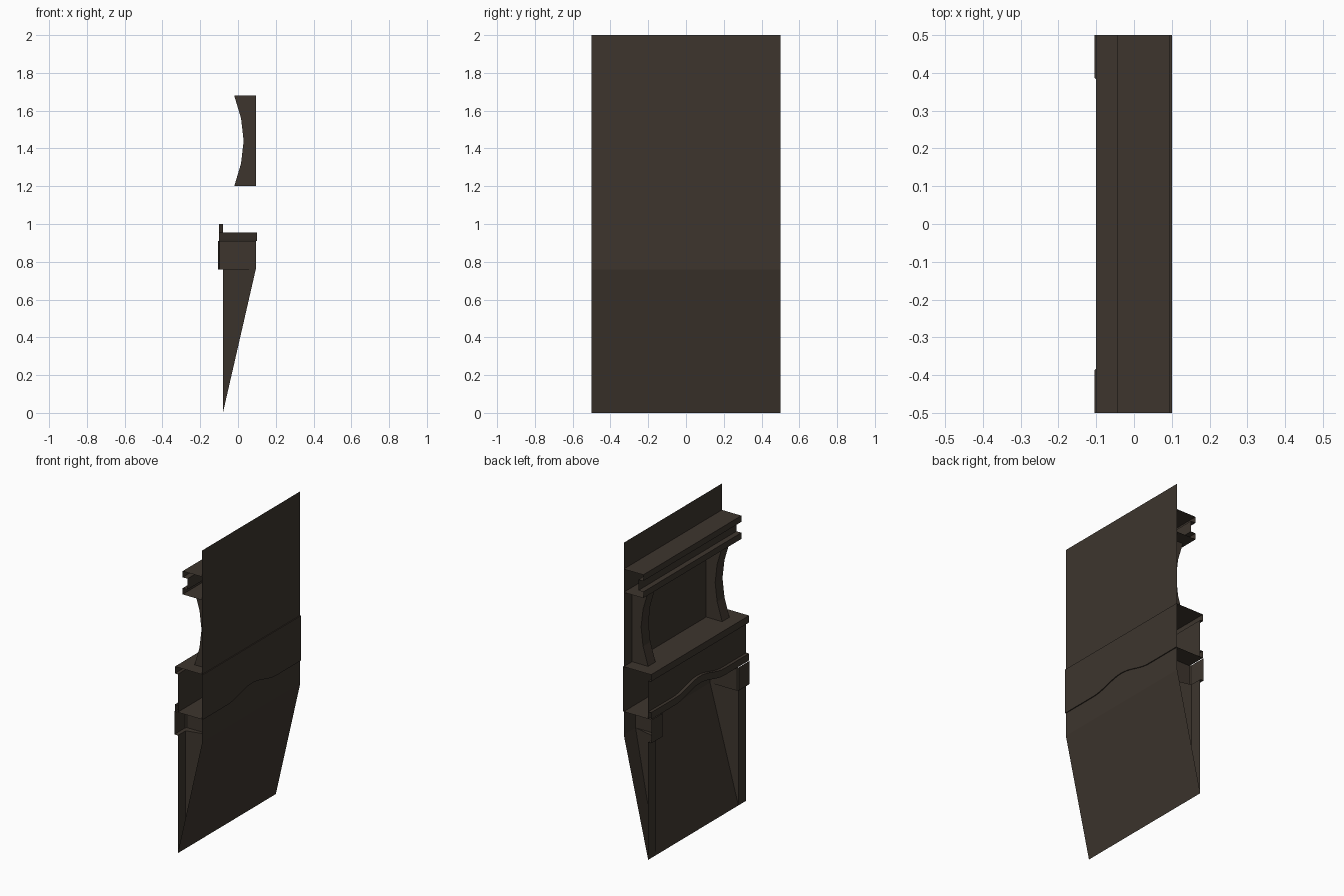
import bpy, math

if "Cube" in bpy.data.objects:
    bpy.data.objects.remove(bpy.data.objects["Cube"])

mat = bpy.data.materials.new("dark brown wood")
mat.diffuse_color = (0.047, 0.036, 0.027, 1)
mat.use_nodes = True
mat.node_tree.nodes["Principled BSDF"].inputs["Base Color"].default_value = mat.diffuse_color


def make(name, verts, faces, smooth=False):
    me = bpy.data.meshes.new(name)
    me.from_pydata(verts, [], faces)
    me.materials.append(mat)
    ob = bpy.data.objects.new(name, me)
    bpy.context.collection.objects.link(ob)
    if smooth:
        bpy.context.view_layer.objects.active = ob
        ob.select_set(True)
        bpy.ops.object.shade_smooth_by_angle(angle=math.radians(35))
        ob.select_set(False)
    return ob


def loft(name, rows, smooth=False, closed=False):
    """Skin a list of equal-length point rows; the ends stay open."""
    n = len(rows[0])
    verts = [p for r in rows for p in r]
    faces = []
    for i in range(len(rows) - 1):
        for j in range(n if closed else n - 1):
            k = (j + 1) % n
            faces.append((i * n + j, i * n + k, (i + 1) * n + k, (i + 1) * n + j))
    return make(name, verts, faces, smooth)


def run(name, prof, closed=False):
    """Straight extrusion of an x,z profile along the full width."""
    return loft(name, [[(x, y, z) for x, z in prof] for y in (-0.5, 0.5)], closed=closed)


W = 0.094   # back wall plane
F = -0.08   # front plane of the mantel

# Back wall: upright panel with a sloping lower part
run("back_wall", [(F, 0), (W, 0.76), (W, 2.0)])

# Upper cornice: two ledges with a recessed band
run("cornice", [(W, 1.68), (-0.045, 1.68), (-0.045, 1.72), (-0.01, 1.72),
                (-0.01, 1.79), (-0.045, 1.79), (-0.045, 1.83), (W, 1.83)])

# Mantel shelf
run("mantel_shelf", [(F, 1.155), (-0.1, 1.155), (-0.1, 1.2), (0.1, 1.2)])


# Arched frieze and its trim
def rise(y):
    return 0.045 * (0.5 + 0.5 * math.cos(math.pi * y / 0.25)) if abs(y) < 0.25 else 0.0


ys = [-0.5] + [-0.25 + 0.5 * i / 16 for i in range(17)] + [0.5]
loft("frieze", [[(0.1, y, 1.2), (0.1, y, 0.91 + rise(y)), (F, y, 0.91 + rise(y)), (F, y, 1.155)]
                for y in ys], smooth=True)
loft("arch_trim", [[(F, y, 0.91 + rise(y)), (-0.1, y, 0.91 + rise(y)),
                    (-0.1, y, 0.955 + rise(y)), (F, y, 0.955 + rise(y))]
                   for y in ys], smooth=True)

curve = [(-0.02, 1.2), (0.016, 1.32), (0.03, 1.44), (0.016, 1.56), (-0.02, 1.68)]
for s, side in ((-1, "right"), (1, "left")):
    # Curved bracket between shelf and cornice
    prof = [(W, 1.2)] + curve + [(W, 1.68)]
    n = len(prof)
    verts = [(x, s * y, z) for y in (0.34, 0.415) for x, z in prof]
    faces = [tuple(range(n)), tuple(range(n, 2 * n))]
    faces += [(j, j + 1, n + j + 1, n + j) for j in range(n - 1)]
    make(side + "_bracket", verts, faces)

    # Capital with chamfered corner, open at the outer end
    low = [(F, 0.5), (F, 0.42), (F, 0.42), (W, 0.38)]
    cap = [(-0.105, 0.5), (-0.105, 0.388), (-0.098, 0.38), (W, 0.38)]
    loft(side + "_capital", [[(x, s * y, 0.76) for x, y in low],
                             [(x, s * y, 0.76) for x, y in cap],
                             [(x, s * y, 0.91) for x, y in cap]])

    # Pilaster: flat front and tapering inner side
    make(side + "_pilaster",
         [(F, s * 0.5, 0), (F, s * 0.42, 0), (F, s * 0.42, 0.76), (F, s * 0.5, 0.76),
          (W, s * 0.38, 0.76)],
         [(0, 1, 2, 3), (1, 4, 2)])
